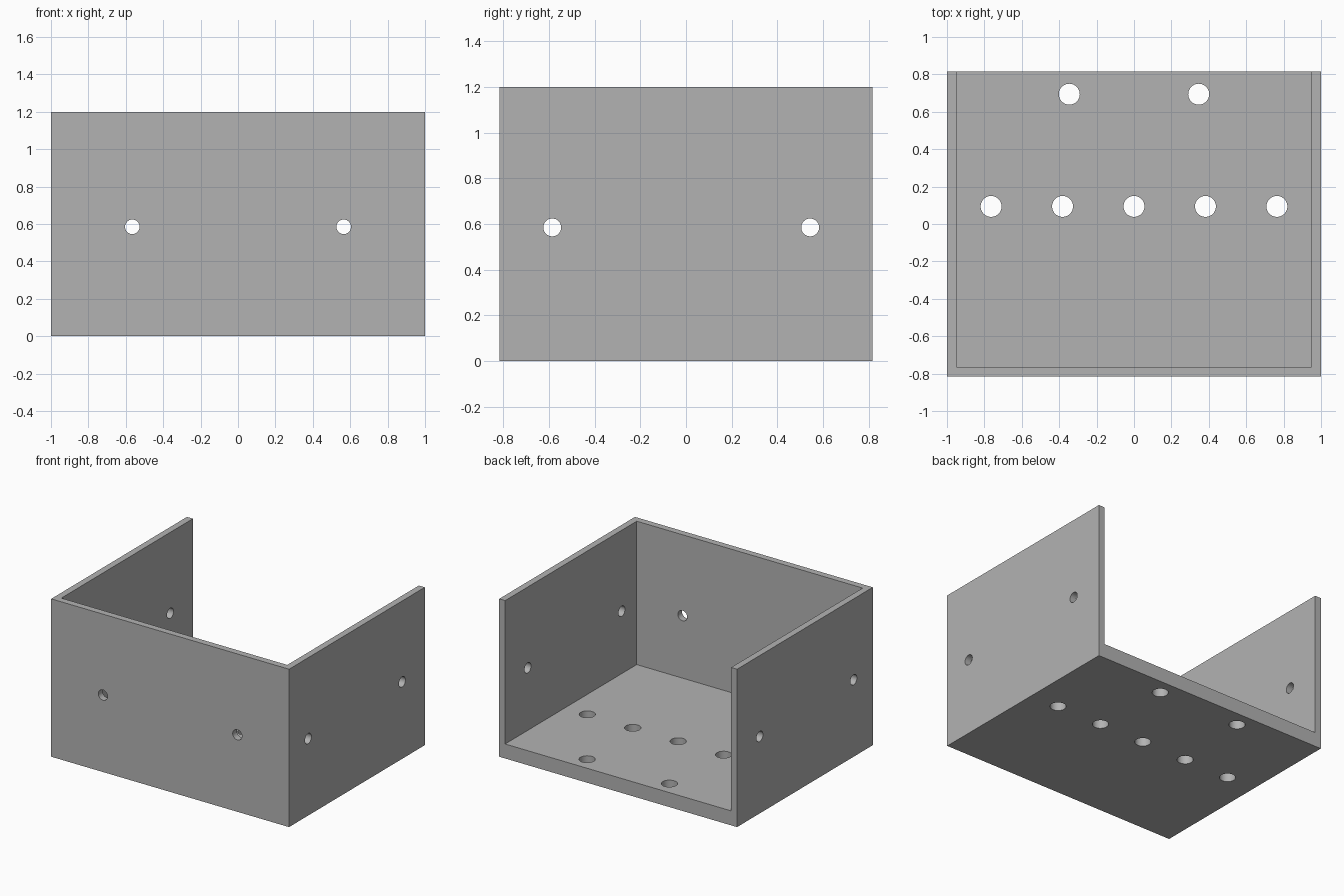
import bpy
from math import pi
from mathutils import Vector

cube = bpy.data.objects.get("Cube")
if cube:
    bpy.data.objects.remove(cube, do_unlink=True)

WIDTH, DEPTH, HEIGHT = 2.0, 1.63, 1.2
WALL, FLOOR = 0.05, 0.11

grey = bpy.data.materials.new("plain grey")
grey.use_nodes = True
colour = (0.45, 0.45, 0.45, 1)
grey.diffuse_color = colour
grey.node_tree.nodes["Principled BSDF"].inputs["Base Color"].default_value = colour


def block(name, low, high):
    low, high = Vector(low), Vector(high)
    bpy.ops.mesh.primitive_cube_add(size=1, location=(low + high) / 2)
    obj = bpy.context.object
    obj.name = name
    obj.scale = high - low
    bpy.ops.object.transform_apply(location=True, rotation=False, scale=True)
    obj.data.materials.append(grey)
    return obj


def drill(location, radius, rotation=(0, 0, 0)):
    bpy.ops.mesh.primitive_cylinder_add(vertices=48, radius=radius, depth=0.4,
                                        location=location, rotation=rotation)
    obj = bpy.context.object
    obj.name = "hole_cutter"
    obj.data.materials.append(grey)
    return obj


def cut(target, cutter):
    cutter.hide_render = True
    bpy.context.view_layer.objects.active = target
    mod = target.modifiers.new("cut", "BOOLEAN")
    mod.operation, mod.solver, mod.object = "DIFFERENCE", "EXACT", cutter
    bpy.ops.object.modifier_apply(modifier=mod.name)
    bpy.data.objects.remove(cutter, do_unlink=True)


# Tray with a floor, front wall and two side walls, open at the top and back
x, y = WIDTH / 2, DEPTH / 2
tray = block("open_back_tray", (-x, -y, 0), (x, y, HEIGHT))
cut(tray, block("cavity_cutter", (WALL - x, WALL - y, FLOOR), (x - WALL, y + 1, HEIGHT + 1)))

# Floor holes: a row of five and a pair near the back
for i in range(-2, 3):
    cut(tray, drill((i * 0.382, 0.094, 0), 0.056))
for side in (-1, 1):
    cut(tray, drill((side * 0.346, 0.694, 0), 0.056))
    # Front wall holes
    cut(tray, drill((side * 0.565, -y, 0.585), 0.039, (pi / 2, 0, 0)))
    # Side wall holes
    for hole_y in (-0.585, 0.543):
        cut(tray, drill((side * x, hole_y, 0.585), 0.039, (0, pi / 2, 0)))

# Smooth hole walls, sharp box edges
bpy.ops.object.select_all(action="DESELECT")
tray.select_set(True)
bpy.context.view_layer.objects.active = tray
bpy.ops.object.shade_smooth_by_angle(angle=pi / 6)
